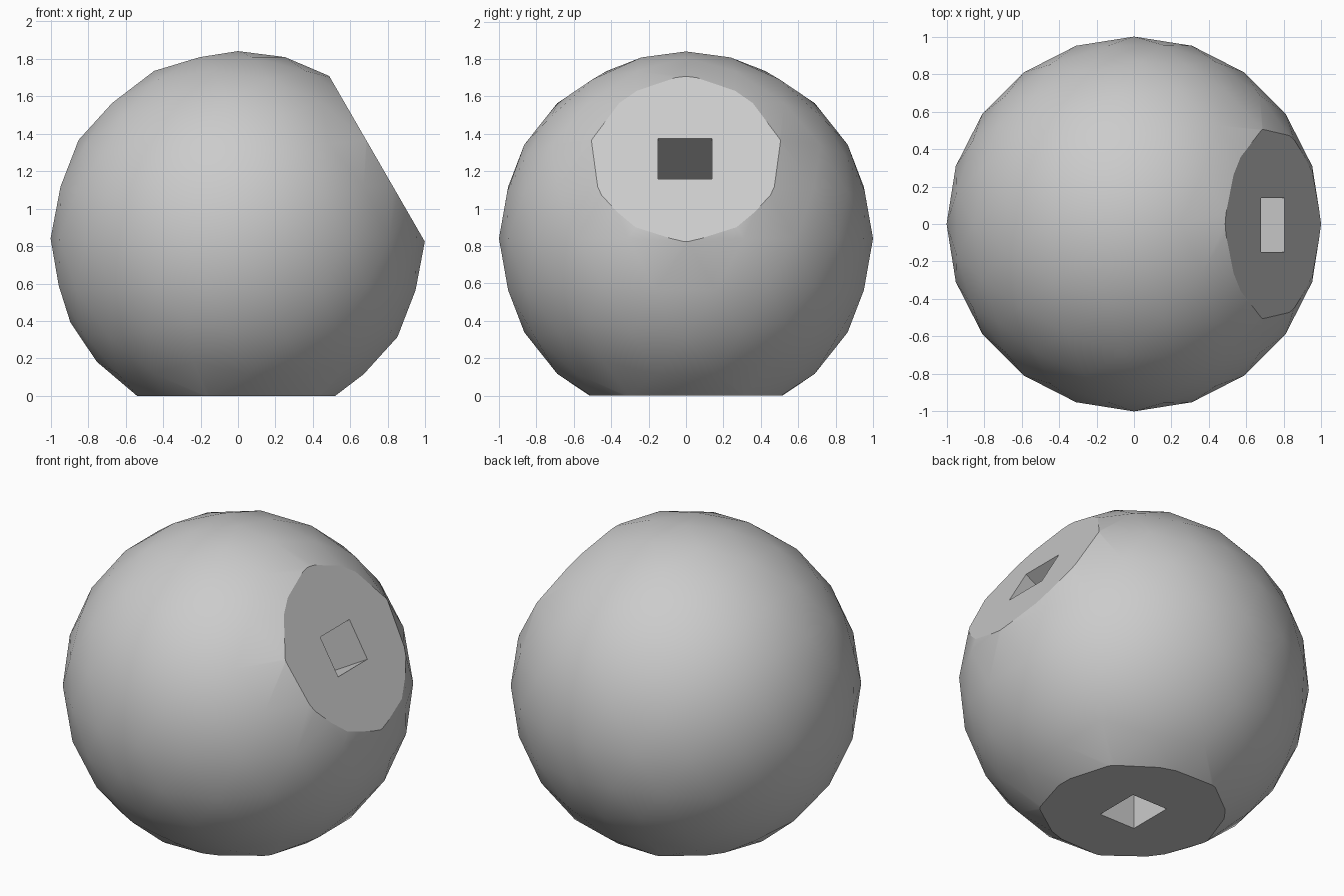
import bpy
import bmesh
from math import radians, sin, cos
from mathutils import Vector, Matrix

cube = bpy.data.objects.get("Cube")
if cube:
    bpy.data.objects.remove(cube, do_unlink=True)

CENTRE = Vector((0, 0, 0.84))
HOLE = (0.25, 0.29, 0.9)      # half of the length lies inside the ball

grey = bpy.data.materials.new("plain_grey")
colour = (0.6, 0.6, 0.6, 1)
grey.diffuse_color = colour
grey.use_nodes = True
grey.node_tree.nodes["Principled BSDF"].inputs["Base Color"].default_value = colour


def make_object(name, bm):
    mesh = bpy.data.meshes.new(name)
    bm.to_mesh(mesh)
    bm.free()
    obj = bpy.data.objects.new(name, mesh)
    obj.data.materials.append(grey)
    bpy.context.collection.objects.link(obj)
    return obj


# Flats: outward tilt from straight up, and distance from the ball centre
flats = [("base", radians(180), 0.84), ("side", radians(60), 0.855)]

# Ball with two flats sliced off
bm = bmesh.new()
bmesh.ops.create_icosphere(bm, subdivisions=3, radius=1,
                           matrix=Matrix.Translation(CENTRE))
for _, tilt, distance in flats:
    normal = Vector((sin(tilt), 0, cos(tilt)))
    cut = bmesh.ops.bisect_plane(
        bm, geom=bm.verts[:] + bm.edges[:] + bm.faces[:],
        plane_co=CENTRE + normal * distance, plane_no=normal, clear_outer=True)
    rim = [e for e in cut["geom_cut"] if isinstance(e, bmesh.types.BMEdge)]
    bmesh.ops.contextual_create(bm, geom=rim)
bmesh.ops.recalc_face_normals(bm, faces=bm.faces)
ball = make_object("ball_joint", bm)

# Rectangular peg hole in the middle of each flat
for name, tilt, distance in flats:
    bm = bmesh.new()
    bmesh.ops.create_cube(bm, size=1)
    bmesh.ops.scale(bm, vec=HOLE, verts=bm.verts)
    cutter = make_object(name + "_hole_cutter", bm)
    normal = Vector((sin(tilt), 0, cos(tilt)))
    place = CENTRE + normal * distance + Vector((0, -0.005, 0))
    cutter.matrix_world = Matrix.Translation(place) @ Matrix.Rotation(tilt, 4, 'Y')
    cutter.hide_render = True
    mod = ball.modifiers.new(name + "_hole", 'BOOLEAN')
    mod.operation = 'DIFFERENCE'
    mod.solver = 'EXACT'
    mod.object = cutter

# Apply the holes, drop the cutters, smooth the round surface
bpy.ops.object.select_all(action='DESELECT')
ball.select_set(True)
bpy.context.view_layer.objects.active = ball
bpy.context.view_layer.update()
for mod in list(ball.modifiers):
    cutter = mod.object
    bpy.ops.object.modifier_apply(modifier=mod.name)
    bpy.data.objects.remove(cutter, do_unlink=True)
bpy.ops.object.shade_smooth_by_angle(angle=radians(21))
